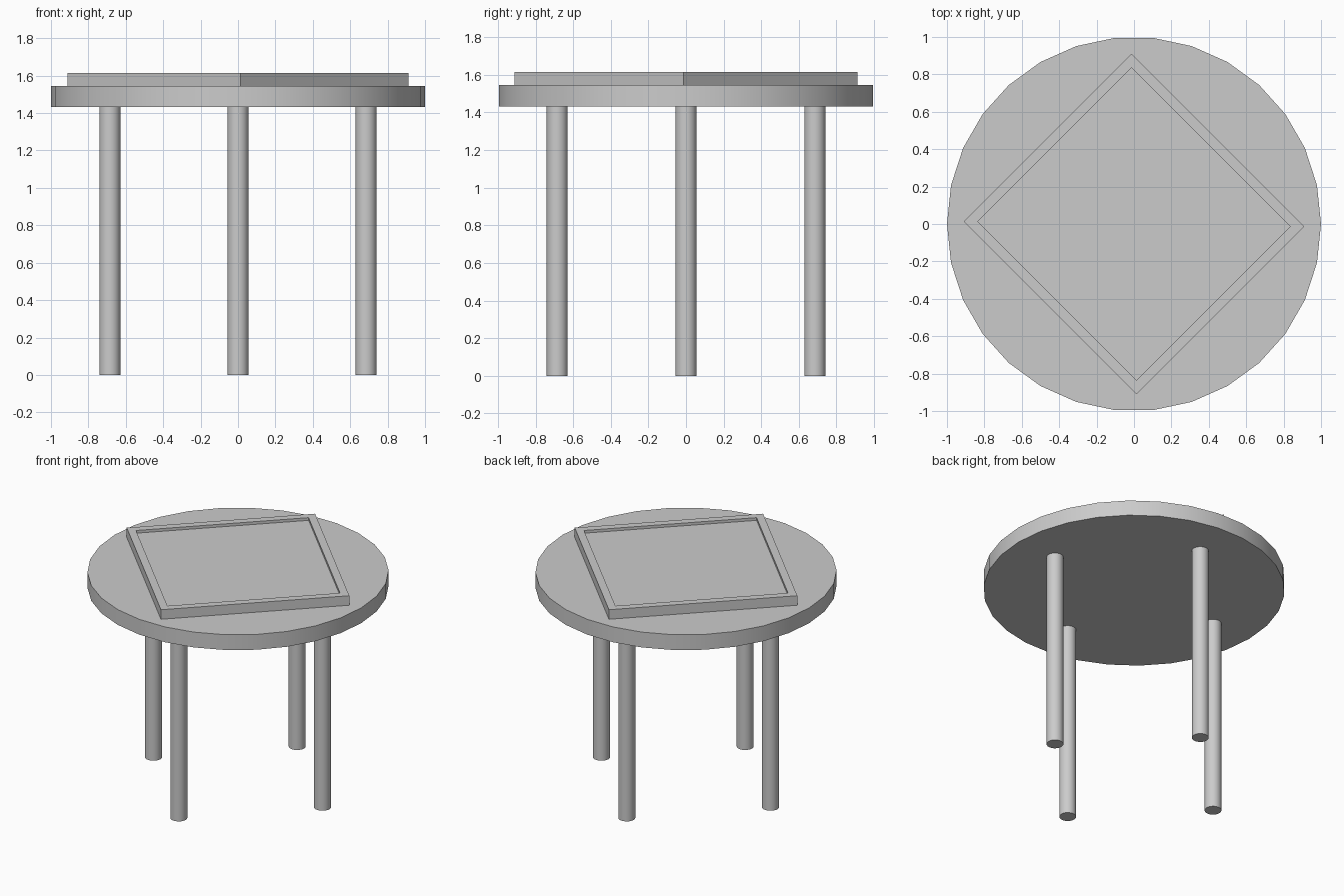
import bpy, bmesh, math
from mathutils import Matrix

cube = bpy.data.objects.get("Cube")
if cube:
    bpy.data.objects.remove(cube, do_unlink=True)

grey = bpy.data.materials.new("plain grey")
grey.use_nodes = True
COLOUR = (0.6, 0.6, 0.6, 1.0)
grey.diffuse_color = COLOUR
grey.node_tree.nodes["Principled BSDF"].inputs["Base Color"].default_value = COLOUR

SIDES = 30
TOP_BOTTOM, TOP_UPPER, FRAME_UPPER = 1.433, 1.545, 1.615


def finish(name, bm):
    bmesh.ops.recalc_face_normals(bm, faces=bm.faces)
    mesh = bpy.data.meshes.new(name)
    bm.to_mesh(mesh)
    bm.free()
    mesh.materials.append(grey)
    obj = bpy.data.objects.new(name, mesh)
    bpy.context.collection.objects.link(obj)
    return obj


def cylinder(name, x, y, radius, z0, z1):
    bm = bmesh.new()
    bmesh.ops.create_cone(bm, cap_ends=True, segments=SIDES, radius1=radius,
                          radius2=radius, depth=z1 - z0)
    # turn so that a corner lies on the x axis
    bmesh.ops.rotate(bm, verts=bm.verts, matrix=Matrix.Rotation(math.pi / 2, 3, "Z"))
    bmesh.ops.translate(bm, verts=bm.verts, vec=(x, y, (z0 + z1) / 2))
    obj = finish(name, bm)
    bpy.ops.object.select_all(action="DESELECT")
    obj.select_set(True)
    bpy.context.view_layer.objects.active = obj
    bpy.ops.object.shade_smooth_by_angle()
    return obj


# Round table top
cylinder("table_top", 0, 0, 1.0, TOP_BOTTOM, TOP_UPPER)

# Four round legs on the axes
REACH = 0.685
for name, dx, dy in (("left_leg", 1, 0), ("right_leg", -1, 0),
                     ("front_leg", 0, -1), ("back_leg", 0, 1)):
    cylinder(name, dx * REACH, dy * REACH, 0.056, 0, TOP_BOTTOM)

# Turned rectangular tray with a raised rim and a sunken panel
bm = bmesh.new()
bmesh.ops.create_cube(bm, size=1)
bmesh.ops.scale(bm, verts=bm.verts, vec=(1.308, 1.27, FRAME_UPPER - TOP_UPPER))
bmesh.ops.translate(bm, verts=bm.verts, vec=(0, 0, (FRAME_UPPER + TOP_UPPER) / 2))
panel = max(bm.faces, key=lambda f: f.calc_center_median().z)
bmesh.ops.inset_region(bm, faces=[panel], thickness=0.075)
# extrude the panel down for straight rim walls
floor = bmesh.ops.extrude_discrete_faces(bm, faces=[panel])["faces"][0]
bmesh.ops.translate(bm, verts=floor.verts, vec=(0, 0, -0.02))
bmesh.ops.rotate(bm, verts=bm.verts, matrix=Matrix.Rotation(-math.pi / 4, 3, "Z"))
finish("tray", bm)
